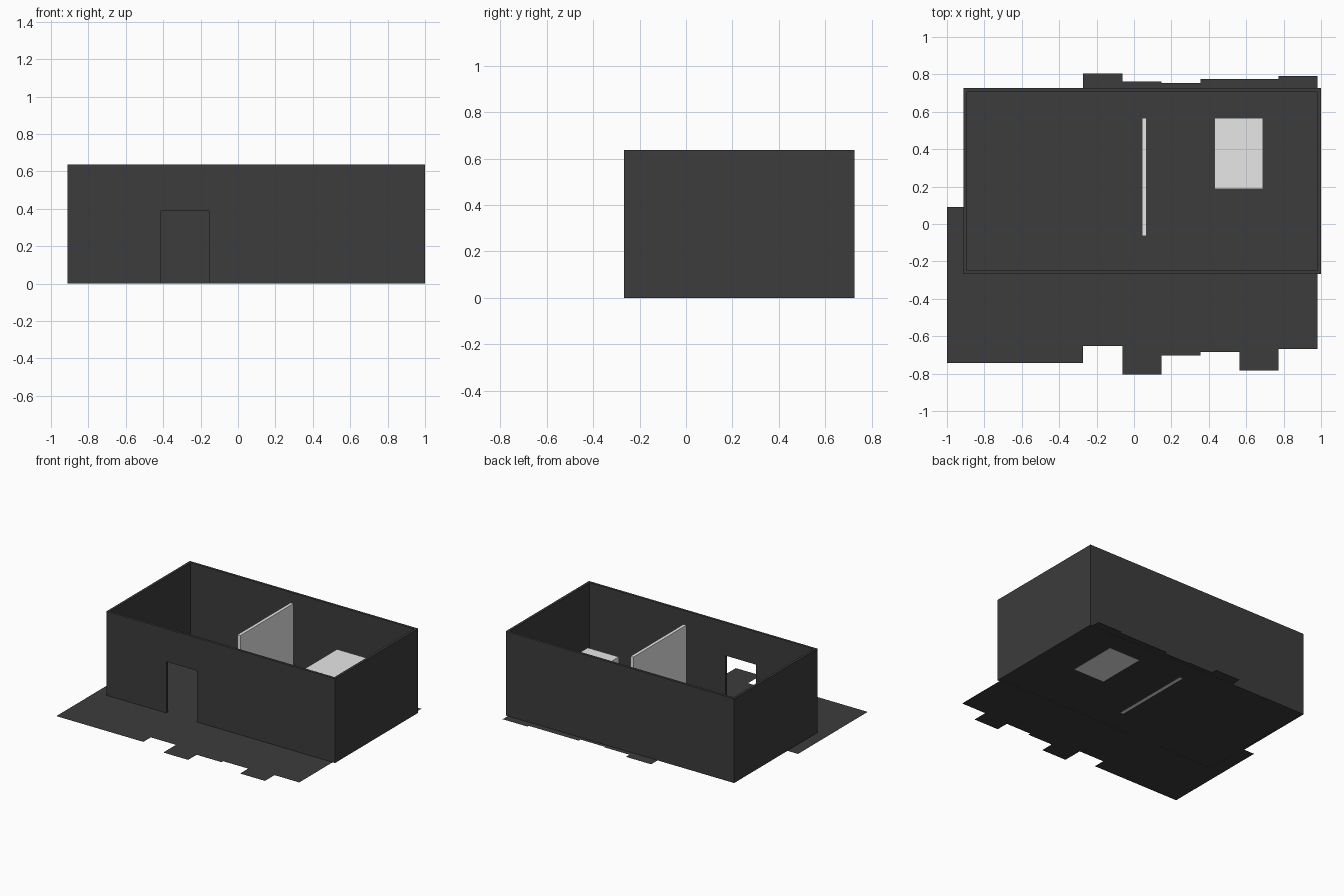
import bpy, bmesh

if "Cube" in bpy.data.objects:
    bpy.data.objects.remove(bpy.data.objects["Cube"])


def material(name, v):
    m = bpy.data.materials.new(name)
    m.diffuse_color = (v, v, v, 1)
    m.use_nodes = True
    m.node_tree.nodes["Principled BSDF"].inputs["Base Color"].default_value = m.diffuse_color
    return m


charcoal = material("charcoal", 0.045)
pale_grey = material("pale_grey", 0.8)


def box(name, lo, hi, mat=None):
    bm = bmesh.new()
    bmesh.ops.create_cube(bm, size=1)
    for v in bm.verts:
        v.co = [lo[i] + (v.co[i] + 0.5) * (hi[i] - lo[i]) for i in range(3)]
    return finish(name, bm, mat)


def finish(name, bm, mat):
    me = bpy.data.meshes.new(name)
    bm.to_mesh(me)
    bm.free()
    ob = bpy.data.objects.new(name, me)
    bpy.context.collection.objects.link(ob)
    if mat:
        me.materials.append(mat)
    return ob


def cut(target, cutter):
    mod = target.modifiers.new("cut", 'BOOLEAN')
    mod.operation = 'DIFFERENCE'
    mod.solver = 'EXACT'
    mod.object = cutter
    bpy.context.view_layer.objects.active = target
    bpy.ops.object.modifier_apply(modifier=mod.name)
    bpy.data.objects.remove(cutter, do_unlink=True)


# Open-topped outer walls with a doorway in the front
H, T = 0.637, 0.019
X0, X1, Y0, Y1 = -0.911, 0.999, -0.268, 0.726
walls = box("outer_walls", (X0, Y0, 0), (X1, Y1, H), charcoal)
cut(walls, box("room_cutter", (X0 + T, Y0 + T, -0.1), (X1 - T, Y1 - T, H + 0.1)))
cut(walls, box("door_cutter", (-0.411, Y0 - 0.1, -0.1), (-0.155, Y0 + 0.1, 0.389)))

# Paper-thin floor laid in uneven strips: (x start, x end, y front, y back)
strips = [(-1.0, -0.9, -0.742, 0.09), (-0.9, -0.272, -0.742, 0.72),
          (-0.272, -0.061, -0.653, 0.805), (-0.061, 0.147, -0.805, 0.763),
          (0.147, 0.355, -0.704, 0.754), (0.355, 0.565, -0.685, 0.775),
          (0.565, 0.773, -0.782, 0.775), (0.773, 0.98, -0.668, 0.79)]
bm = bmesh.new()
for a, b, c, d in strips:
    bm.faces.new([bm.verts.new((x, y, 0.001))
                  for x, y in ((a, c), (b, c), (b, d), (a, d))])
finish("floor_strips", bm, charcoal)

# Inner partition and block
box("partition", (0.042, -0.065, 0), (0.066, 0.568, H), pale_grey)
box("block", (0.431, 0.187, 0), (0.691, 0.568, 0.389), pale_grey)
